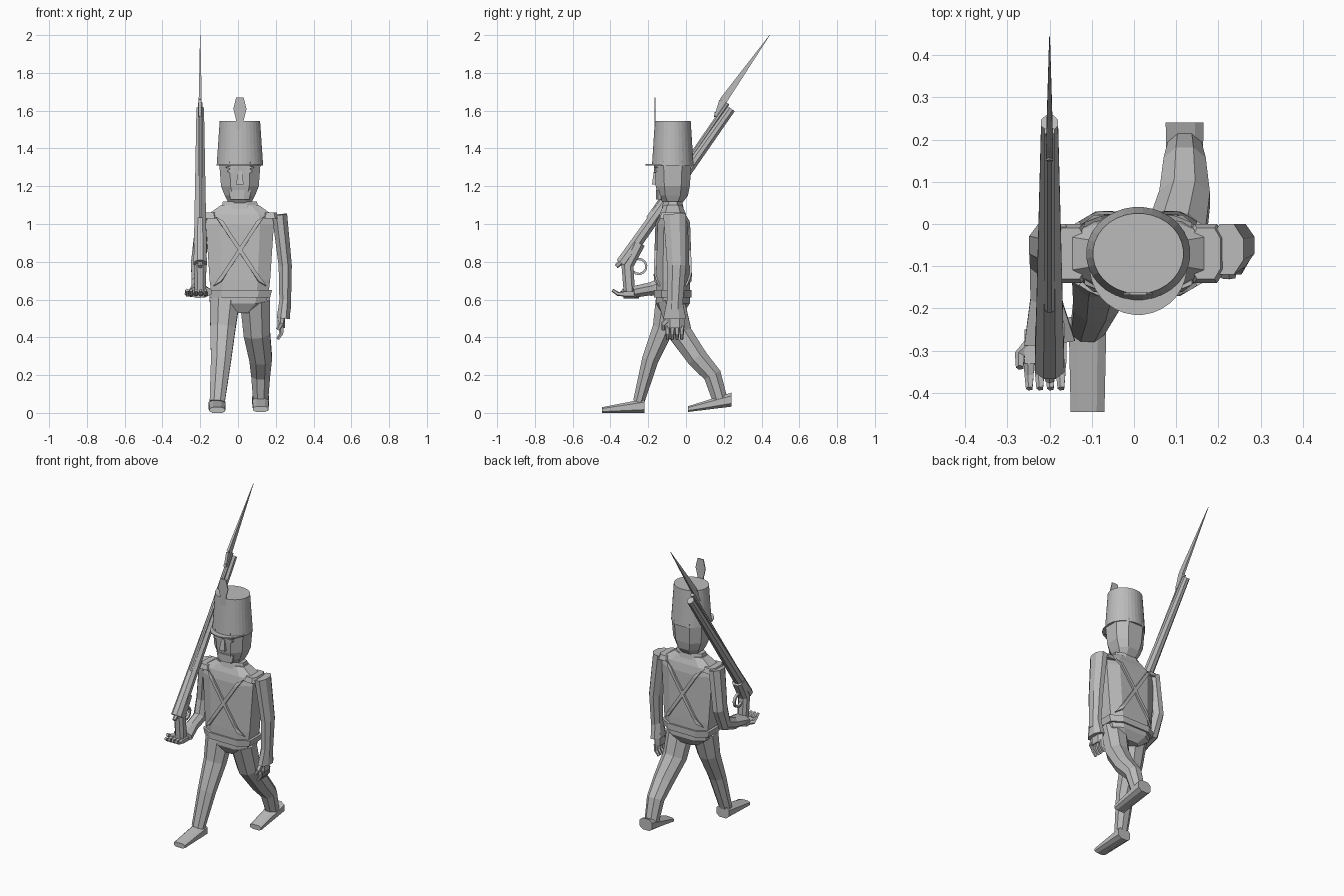
import bpy, bmesh, math
from mathutils import Vector
from mathutils.bvhtree import BVHTree

default_cube = bpy.data.objects.get("Cube")
if default_cube:
    bpy.data.objects.remove(default_cube, do_unlink=True)

# One colour for the whole figure
COLOUR = (.5, .5, .5, 1)
grey = bpy.data.materials.new("plain grey")
grey.use_nodes = True
grey.diffuse_color = COLOUR
grey.node_tree.nodes["Principled BSDF"].inputs["Base Color"].default_value = COLOUR

X, Y, Z = Vector((1, 0, 0)), Vector((0, 1, 0)), Vector((0, 0, 1))
CENTRE = X * .01 - Y * .07
SIDES = {"left": 1, "right": -1}


def finish(name, bm):
    """Turn a bmesh into a grey object."""
    bmesh.ops.recalc_face_normals(bm, faces=bm.faces)
    mesh = bpy.data.meshes.new(name)
    bm.to_mesh(mesh)
    bm.free()
    mesh.materials.append(grey)
    obj = bpy.data.objects.new(name, mesh)
    bpy.context.collection.objects.link(obj)
    return obj


def loft(name, points, sizes, sides=8, axis=None, power=1):
    """Join rings of given half width and half depth; a lower power is boxier."""
    bm = bmesh.new()
    rings = []
    last = len(points) - 1
    scale = math.cos(math.pi / sides) ** power
    for i, (point, (width, depth)) in enumerate(zip(points, sizes)):
        along = axis or (points[min(i + 1, last)] - points[max(i - 1, 0)]).normalized()
        across = (X - along * along.x).normalized()
        over = along.cross(across)
        ring = []
        for k in range(sides):
            angle = math.tau * (k + .5) / sides
            c, s = [math.copysign(abs(v) ** power, v) / scale
                    for v in (math.cos(angle), math.sin(angle))]
            ring.append(bm.verts.new(point + across * c * width + over * s * depth))
        rings.append(ring)
    for low, high in zip(rings, rings[1:]):
        for k in range(sides):
            j = (k + 1) % sides
            bm.faces.new((low[k], low[j], high[j], high[k]))
    bm.faces.new(rings[0])
    bm.faces.new(rings[-1])
    return finish(name, bm)


def stack(name, *levels, forward=0, **options):
    """Upright part on the body's centre line; levels are height, width, depth."""
    points = [CENTRE - Y * forward + Z * height for height, width, depth in levels]
    return loft(name, points, [level[1:] for level in levels], axis=Z, **options)


def limb(name, path, start, end, **options):
    """Part along a path, tapering evenly from the start size to the end size."""
    points = [Vector(p) for p in path]
    start, end = Vector(start), Vector(end)
    sizes = [start.lerp(end, i / (len(points) - 1)) for i in range(len(points))]
    return loft(name, points, sizes, **options)


def hand(label, wrist, reach, spread, curl, palm_size):
    """Palm, four curled fingers and a thumb."""
    wrist = Vector(wrist)
    knuckles = wrist + reach * .08
    limb(label + "_palm", [wrist, knuckles], palm_size, palm_size, sides=6, axis=reach)
    for i, finger in enumerate(("index", "middle", "ring", "little")):
        base = knuckles + spread * .025 * (i - 1.5)
        path = [base - reach * .01, base + reach * .03, base + reach * .06 + curl * .02]
        limb(f"{label}_{finger}_finger", path, (.012, .012), (.007, .007), sides=5)
    base = wrist + reach * .03 - spread * .03
    path = [base, base - spread * .03 + reach * .03, base - spread * .03 + reach * .06 + curl * .02]
    limb(label + "_thumb", path, (.014, .014), (.008, .008), sides=5)


# Coat, pelvis, belt and collar
coat = stack("coat", (.62, .15, .09), (.7, .16, .09), (1, .18, .08), (1.05, .17, .07),
             (1.1, .1, .05), power=.6)
stack("pelvis", (.53, .07, .06), (.58, .14, .09), (.64, .15, .09), power=.6)
stack("belt", (.61, .16, .1), (.65, .17, .1), power=.6)
stack("collar", (1.07, .1, .06), (1.12, .09, .05))
stack("neck", (1.1, .06, .05), (1.2, .06, .05))

# Crossed straps laid onto the coat, front and back
source = bmesh.new()
source.from_mesh(coat.data)
surface = BVHTree.FromBMesh(source)
source.free()
for face, facing in (("front", -1), ("back", 1)):
    for label, side in SIDES.items():
        bm = bmesh.new()
        top = CENTRE + X * side * .13 + Z * 1.06
        bottom = CENTRE - X * side * .14 + Z * .65
        half_width = (X + Z * side * .6) * .02
        pairs = []
        for i in range(13):
            middle = top.lerp(bottom, i / 12) + Y * facing
            hits = [surface.ray_cast(middle + edge, -Y * facing)[0]
                    for edge in (-half_width, half_width)]
            if all(hits):
                pairs.append([bm.verts.new(hit + Y * facing * .006) for hit in hits])
        for (a, b), (c, d) in zip(pairs, pairs[1:]):
            bm.faces.new((a, b, d, c))
        strap = finish(f"{face}_{label}_strap", bm)
        solid = strap.modifiers.new("thickness", "SOLIDIFY")
        solid.thickness, solid.offset = .012, 0

# Head and face
stack("head", (1.11, .06, .05), (1.15, .08, .08), (1.2, .1, .09), (1.33, .11, .1), power=.8)
stack("chin", (1.13, .05, .02), (1.18, .06, .02), forward=.07)
stack("nose", (1.21, .02, .02), (1.28, .01, .01), forward=.09, sides=4)
for label, side in SIDES.items():
    for part, height, size in (("eye", 1.28, (.02, .01)), ("brow", 1.3, (.03, .005))):
        socket = CENTRE + X * side * .045 - Y * .08 + Z * height
        limb(f"{label}_{part}", [socket, socket - Y * .02], size, size, axis=-Y)

# Tall hat, visor and plume
stack("hat", (1.31, .123, .11), (1.545, .107, .095), sides=32)
stack("visor", (1.31, .115, .115), (1.317, .115, .115), sides=32, forward=.03)
stack("plume", (1.5, .02, .003), (1.55, .02, .003), (1.61, .035, .003), (1.67, .02, .003),
      forward=.095, sides=4)

# Legs and feet, mid stride
limb("right_leg", [(-.07, -.09, .6), (-.08, -.12, .45), (-.09, -.19, .28), (-.11, -.25, .06)],
     (.08, .07), (.04, .03))
limb("left_leg", [(.09, -.08, .6), (.1, -.03, .42), (.12, .06, .29), (.12, .14, .2),
                  (.12, .18, .07)], (.08, .07), (.04, .04))
for label, heel, toe in (("right", (-.11, -.22, .037), (-.11, -.445, .015)),
                         ("left", (.12, .24, .07), (.12, .01, .02))):
    limb(label + "_foot", [heel, toe], (.045, .037), (.04, .015), axis=-Y, power=.7)

# Arms with flared cuffs
limb("left_arm", [(.22, -.06, 1.05), (.25, -.05, .78), (.25, -.06, .55)], (.04, .06), (.03, .04))
limb("left_cuff", [(.25, -.06, .6), (.24, -.06, .5)], (.03, .04), (.035, .06))
limb("right_arm", [(-.18, -.06, 1.05), (-.21, -.05, .8), (-.21, -.09, .69), (-.21, -.2, .65)],
     (.04, .06), (.035, .035))
limb("right_cuff", [(-.21, -.17, .66), (-.2, -.28, .64)], (.035, .035), (.06, .03))
for label, side in SIDES.items():
    pad = CENTRE + X * side * .16 + Z * 1.03
    limb(label + "_shoulder_pad", [pad, pad + Z * .03], (.045, .07), (.035, .06),
         axis=Z, power=.6)

# One hand hanging, the other palm up under the butt
hand("left", (.23, -.06, .53), -Z, Y, -X, (.02, .045))
hand("right", (-.21, -.25, .63), -Y, X, Z, (.05, .02))


def gun(name, path, start, end, **options):
    """Musket part in the upright plane beside the right shoulder."""
    limb(name, [(-.2, y, z) for y, z in path], start, end, **options)


# Musket sloping back over the shoulder
gun("butt", [(-.3, .64), (-.31, .78), (-.25, .9)], (.03, .03), (.035, .035), power=.8)
gun("stock", [(-.34, .79), (.24, 1.61)], (.035, .033), (.02, .022))
gun("barrel", [(-.2, 1.03), (.22, 1.64)], (.012, .012), (.012, .012))
gun("lock", [(-.37, .775), (-.33, .81)], (.01, .01), (.014, .014), sides=6)
arc = [math.radians(130 - 30 * k) for k in range(10)]
gun("trigger_guard", [(.04 * math.cos(a) - .25, .04 * math.sin(a) + .775) for a in arc],
    (.008, .006), (.008, .006), sides=4)

# Bayonet
gun("bayonet_socket", [(.15, 1.58), (.22, 1.57)], (.008, .012), (.008, .012), sides=6)
gun("bayonet_neck", [(.16, 1.57), (.195, 1.65)], (.008, .01), (.008, .02), sides=4)
gun("bayonet_blade", [(.195, 1.65), (.443, 2)], (.008, .02), (.001, .001), sides=4)
